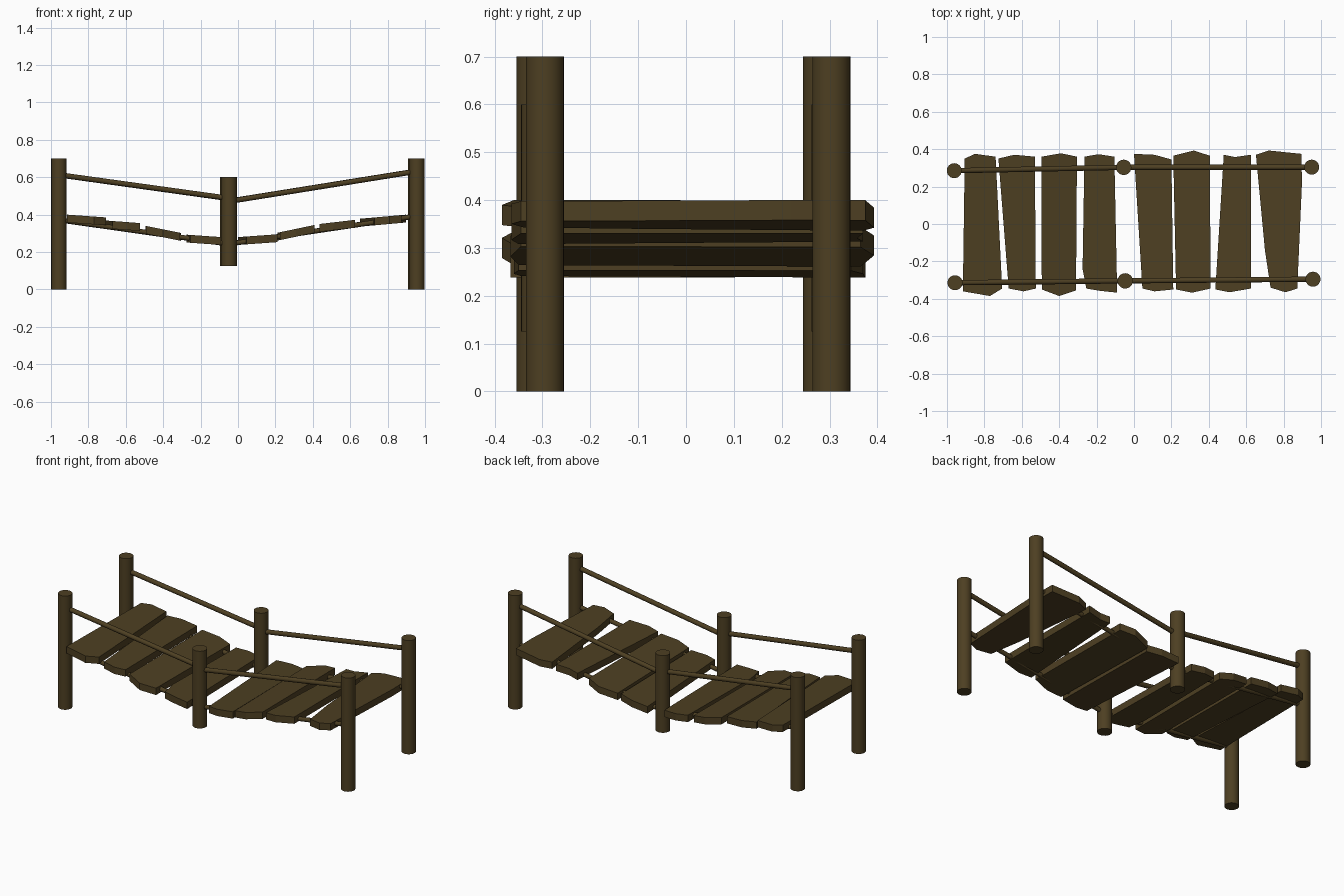
import bpy, bmesh
from mathutils import Vector

if "Cube" in bpy.data.objects:
    bpy.data.objects.remove(bpy.data.objects["Cube"])

wood = bpy.data.materials.new("dark_wood")
wood.diffuse_color = (0.075, 0.05, 0.016, 1)
wood.use_nodes = True
wood.node_tree.nodes["Principled BSDF"].inputs["Base Color"].default_value = wood.diffuse_color


def rod(name, a, b, r, sides):
    a, b = Vector(a), Vector(b)
    d = b - a
    bpy.ops.mesh.primitive_cylinder_add(vertices=sides, radius=r, depth=d.length, location=(a + b) / 2)
    ob = bpy.context.object
    ob.rotation_euler = d.to_track_quat('Z', 'Y').to_euler()
    ob.name = name
    ob.data.materials.append(wood)
    bpy.ops.object.shade_smooth_by_angle(angle=0.7)


def plank(name, back, front, z0, z1, thick=0.042):
    # outline runs along the back edge, then returns along the front edge
    outline = back + front[::-1]
    xs = [p[0] for p in outline]
    lo, hi = min(xs), max(xs)
    bm = bmesh.new()
    top = [bm.verts.new((x, y, z0 + (z1 - z0) * (x - lo) / (hi - lo))) for x, y in outline]
    face = bm.faces.new(top)
    ext = bmesh.ops.extrude_face_region(bm, geom=[face])
    low = [v for v in ext["geom"] if isinstance(v, bmesh.types.BMVert)]
    bmesh.ops.translate(bm, verts=low, vec=(0, 0, -thick))
    bmesh.ops.recalc_face_normals(bm, faces=bm.faces)
    me = bpy.data.meshes.new(name)
    bm.to_mesh(me)
    bm.free()
    me.materials.append(wood)
    bpy.context.collection.objects.link(bpy.data.objects.new(name, me))


# posts: (x, y) for left, middle and right on each side
posts = {"front": [(-0.957, -0.314), (-0.047, -0.304), (0.957, -0.295)],
         "back": [(-0.961, 0.285), (-0.055, 0.303), (0.95, 0.304)]}
for side, (l, m, r) in posts.items():
    rod(side + "_left_post", (*l, 0), (*l, 0.7), 0.04, 24)
    rod(side + "_middle_post", (*m, 0.125), (*m, 0.6), 0.041, 24)
    rod(side + "_right_post", (*r, 0), (*r, 0.7), 0.04, 24)
    # hand rails and the bearers under the planks
    rod(side + "_left_rail", (*l, 0.613), (*m, 0.487), 0.014, 12)
    rod(side + "_right_rail", (*m, 0.471), (*r, 0.632), 0.014, 12)
    rod(side + "_left_bearer", (*l, 0.372), (*m, 0.243), 0.013, 12)
    rod(side + "_right_bearer", (*m, 0.243), (*r, 0.393), 0.013, 12)

# planks: back edge, front edge (left to right), left and right top height
planks = [
    ([(-.905, .35), (-.85, .375), (-.74, .36)], [(-.915, -.36), (-.77, -.385), (-.705, -.345)], .40, .385),
    ([(-.725, .35), (-.64, .37), (-.53, .36)], [(-.67, -.345), (-.59, -.36), (-.525, -.345)], .37, .355),
    ([(-.495, .36), (-.39, .378), (-.305, .36)], [(-.493, -.35), (-.40, -.385), (-.31, -.355)], .34, .302),
    ([(-.275, -.24), (-.265, .36), (-.19, .373), (-.105, .36)], [(-.255, -.345), (-.185, -.357), (-.09, -.367)], .293, .28),
    ([(0, .375), (.11, .37), (.20, .345)], [(.045, -.345), (.11, -.36), (.21, -.35)], .28, .295),
    ([(.21, .365), (.32, .393), (.405, .365)], [(.225, -.35), (.31, -.367), (.41, -.345)], .303, .345),
    ([(.48, .37), (.54, .358), (.625, .37)], [(.435, -.35), (.51, -.365), (.625, -.345)], .35, .372),
    ([(.70, -.14), (.652, .37), (.72, .393), (.895, .375), (.898, .22)], [(.73, -.34), (.81, -.365), (.873, -.345)], .378, .40),
]
for i, p in enumerate(planks, 1):
    plank(f"plank_{i}", *p)
